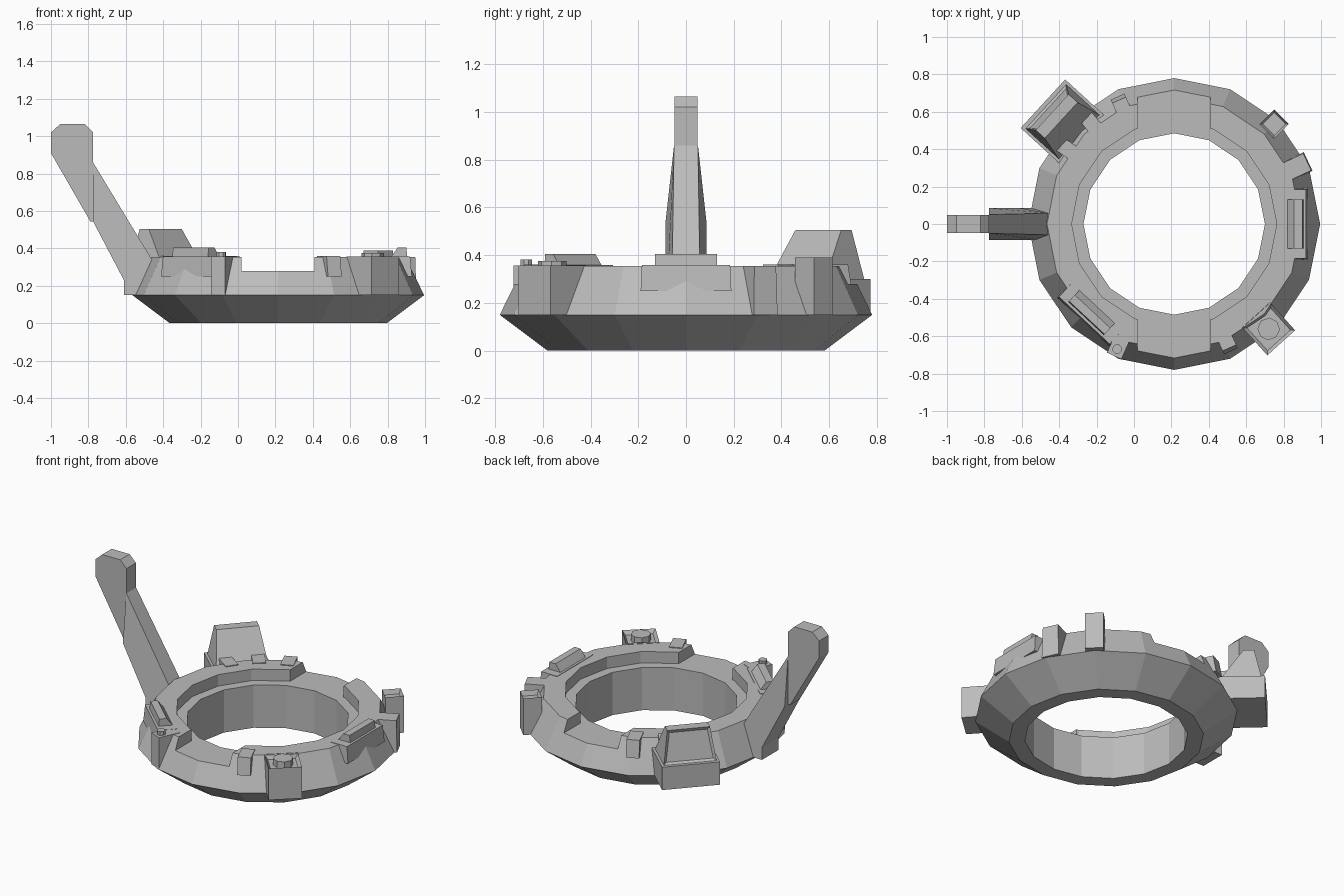
import bpy, bmesh
from math import radians, cos, sin, pi
from mathutils import Matrix

cube = bpy.data.objects.get("Cube")
if cube:
    bpy.data.objects.remove(cube, do_unlink=True)

CX = 0.215          # ring centre along x
SIDES = 16

grey = bpy.data.materials.new("plain grey")
grey.use_nodes = True
grey.diffuse_color = (0.5, 0.5, 0.5, 1)
grey.node_tree.nodes["Principled BSDF"].inputs["Base Color"].default_value = (0.5, 0.5, 0.5, 1)


def finish(name, bm):
    bmesh.ops.recalc_face_normals(bm, faces=bm.faces)
    mesh = bpy.data.meshes.new(name)
    bm.to_mesh(mesh)
    bm.free()
    mesh.materials.append(grey)
    ob = bpy.data.objects.new(name, mesh)
    bpy.context.collection.objects.link(ob)
    return ob


def place(angle):
    return Matrix.Translation((CX, 0, 0)) @ Matrix.Rotation(radians(angle), 4, 'Z')


def block(name, angle, z0, low, z1, high, recess=None):
    """Tapered block on the ring; low and high are (inner r, outer r, half width)."""
    bm = bmesh.new()
    rows = []
    for z, (r0, r1, w) in ((z0, low), (z1, high)):
        rows.append([bm.verts.new(p) for p in
                     ((r0, -w, z), (r1, -w, z), (r1, w, z), (r0, w, z))])
    a, b = rows
    bm.faces.new(a)
    top = bm.faces.new(b)
    outer = None
    for i in range(4):
        j = (i + 1) % 4
        f = bm.faces.new((a[i], a[j], b[j], b[i]))
        if i == 1:
            outer = f
    bmesh.ops.recalc_face_normals(bm, faces=bm.faces)
    if recess:
        side, rim, depth = recess
        face = top if side == "top" else outer
        bmesh.ops.inset_region(bm, faces=[face], thickness=rim)
        bmesh.ops.translate(bm, verts=face.verts, vec=face.normal * -depth)
    bm.transform(place(angle))
    return finish(name, bm)


def knob(name, angle, r, radius, z0, z1, sides):
    bm = bmesh.new()
    bmesh.ops.create_cone(bm, cap_ends=True, segments=sides, radius1=radius,
                          radius2=radius, depth=z1 - z0)
    bm.transform(place(angle) @ Matrix.Translation((r, 0, (z0 + z1) / 2)))
    return finish(name, bm)


def side_plate(name, outline):
    """Side outline of (x, z, half width), mirrored across y."""
    bm = bmesh.new()
    left = [bm.verts.new((x, w, z)) for x, z, w in outline]
    right = [bm.verts.new((x, -w, z)) for x, z, w in outline]
    bm.faces.new(left)
    bm.faces.new(right[::-1])
    n = len(outline)
    for i in range(n):
        j = (i + 1) % n
        bm.faces.new((left[i], right[i], right[j], left[j]))
    return finish(name, bm)


# Faceted ring with an inner ledge
profile = [(0.485, 0), (0.58, 0), (0.78, 0.15), (0.68, 0.355),
           (0.548, 0.355), (0.548, 0.28), (0.485, 0.28)]
bm = bmesh.new()
loops = [[bm.verts.new((CX + r * cos(2 * pi * k / SIDES), r * sin(2 * pi * k / SIDES), z))
          for r, z in profile] for k in range(SIDES)]
for k in range(SIDES):
    a, b = loops[k], loops[(k + 1) % SIDES]
    for i in range(len(profile)):
        j = (i + 1) % len(profile)
        bm.faces.new((a[i], b[i], b[j], a[j]))
ring = finish("ring", bm)

# Front and back openings in the rim
bm = bmesh.new()
bmesh.ops.create_cube(bm, size=1)
bm.transform(Matrix.Translation((CX, 0, 0.38)) @ Matrix.Diagonal((0.39, 2, 0.2, 1)))
cutter = finish("rim_cutter", bm)
cutter.hide_render = True
cutter.hide_set(True)
cut = ring.modifiers.new("openings", 'BOOLEAN')
cut.operation = 'DIFFERENCE'
cut.solver = 'EXACT'
cut.object = cutter
bpy.context.view_layer.update()
baked = bpy.data.meshes.new_from_object(ring.evaluated_get(bpy.context.evaluated_depsgraph_get()))
ring.modifiers.clear()
ring.data = baked
bpy.data.objects.remove(cutter, do_unlink=True)

# Raised arm: tapered beam below, flat head above
side_plate("arm_beam", [(-0.775, 0.86, 0.05), (-0.46, 0.34, 0.058), (-0.5, 0.15, 0.085),
                        (-0.61, 0.15, 0.085), (-0.61, 0.23, 0.085), (-0.775, 0.545, 0.085)])
side_plate("arm_head", [(x, z, 0.049) for x, z in
                        ((-1, 0.91), (-1, 1.02), (-0.95, 1.065), (-0.82, 1.065),
                         (-0.774, 1.02), (-0.774, 0.545), (-0.79, 0.545))])

# Large housing at the back right, with two lugs joining it to the rim
block("housing_base", 137.5, 0.15, (0.66, 0.952, 0.176), 0.3, (0.66, 0.952, 0.176))
block("housing_top", 137.5, 0.3, (0.69, 0.93, 0.16), 0.505, (0.82, 0.885, 0.13),
      ("outer", 0.022, 0.012))
for name, angle in (("housing_lug_right", 145), ("housing_lug_left", 129.5)):
    block(name, angle, 0.25, (0.62, 0.76, 0.04), 0.36, (0.62, 0.74, 0.04))

# Sloped caps on the rim
for name, angle in (("left_cap", 0), ("front_right_cap", -133)):
    block(name + "_base", angle, 0.25, (0.59, 0.715, 0.19), 0.358, (0.59, 0.705, 0.185))
    block(name + "_top", angle, 0.358, (0.605, 0.69, 0.13), 0.405, (0.64, 0.685, 0.13))

# Square sockets on the left corners
block("front_socket", -48, 0.15, (0.655, 0.855, 0.1), 0.357, (0.655, 0.855, 0.1),
      ("top", 0.025, 0.025))
knob("front_socket_disc", -48, 0.755, 0.06, 0.33, 0.375, 8)
block("back_socket", 45, 0.15, (0.7, 0.812, 0.055), 0.39, (0.7, 0.812, 0.055),
      ("top", 0.017, 0.03))
block("back_left_step", 25, 0.15, (0.64, 0.79, 0.055), 0.355, (0.64, 0.785, 0.05))

# Small rim blocks beside the openings
for name, angle in (("front_left_tab", -66), ("back_right_tab", 114)):
    block(name, angle, 0.25, (0.6, 0.745, 0.04), 0.36, (0.6, 0.725, 0.04))
block("post_base", -114.5, 0.15, (0.63, 0.775, 0.042), 0.357, (0.63, 0.775, 0.042))
knob("post", -114.5, 0.735, 0.026, 0.35, 0.382, 8)
